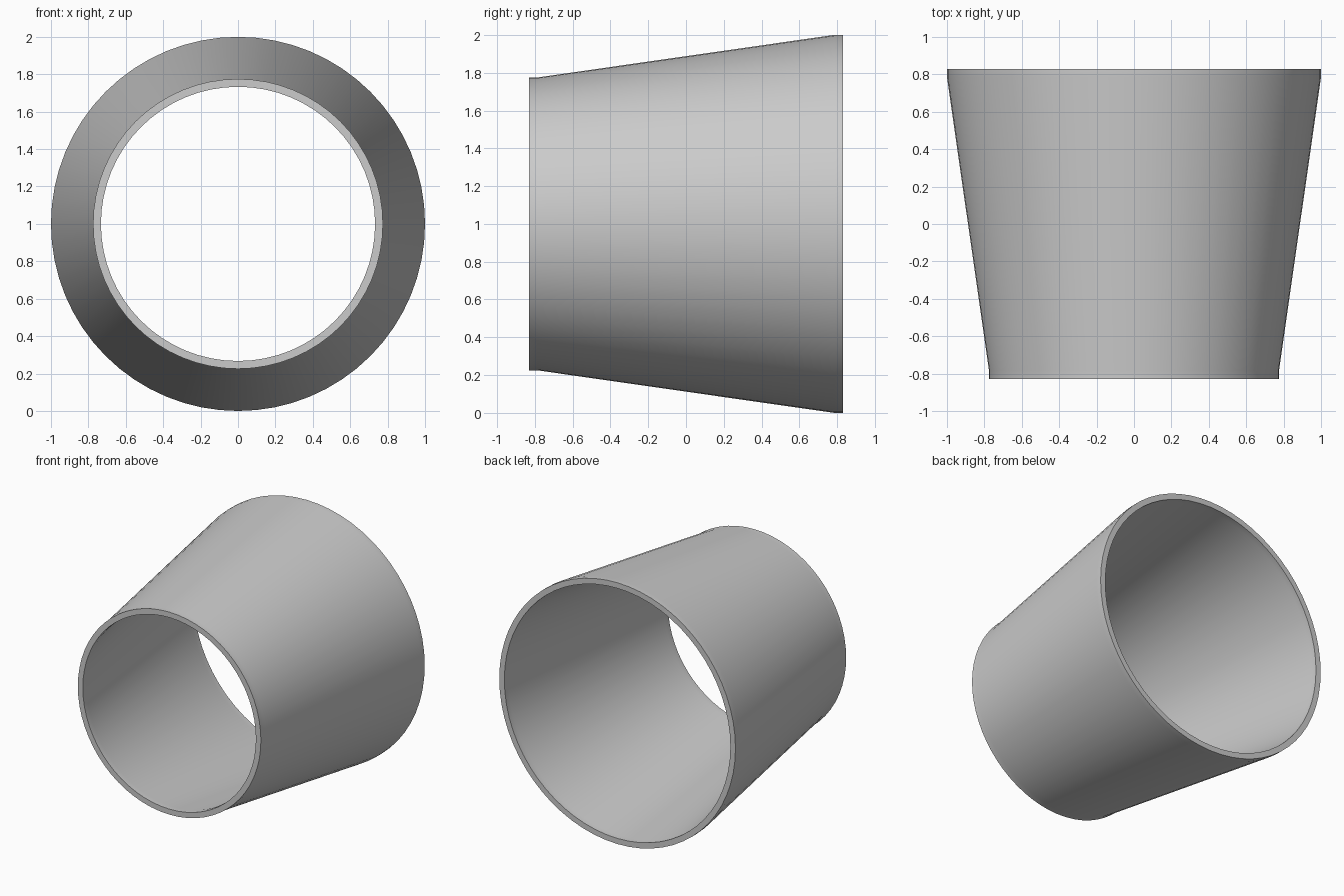
import bpy, bmesh, math

if "Cube" in bpy.data.objects:
    bpy.data.objects.remove(bpy.data.objects["Cube"])

SIDES = 64
CENTRE_Z = 1.0

# Closed wall section as (radius, y): outer skin front to back, then inner skin back to front
section = [
    (0.775, -0.83), (0.775, -0.785), (1.0, 0.785), (1.0, 0.83),
    (0.957, 0.83), (0.957, 0.785), (0.733, -0.785), (0.733, -0.83),
]

# Tapered pipe reducer: revolve the section around the y axis
bm = bmesh.new()
rings = []
for i in range(SIDES):
    a = 2 * math.pi * i / SIDES
    rings.append([bm.verts.new((r * math.cos(a), y, CENTRE_Z + r * math.sin(a)))
                  for r, y in section])
for i in range(SIDES):
    ring, following = rings[i], rings[(i + 1) % SIDES]
    for j in range(len(section)):
        k = (j + 1) % len(section)
        bm.faces.new((ring[j], ring[k], following[k], following[j]))
bmesh.ops.recalc_face_normals(bm, faces=bm.faces)

mesh = bpy.data.meshes.new("pipe_reducer")
bm.to_mesh(mesh)
bm.free()
pipe = bpy.data.objects.new("pipe_reducer", mesh)
bpy.context.collection.objects.link(pipe)

# Smooth skins with crisp end rims
bpy.context.view_layer.objects.active = pipe
pipe.select_set(True)
bpy.ops.object.shade_smooth_by_angle(angle=math.radians(30))
